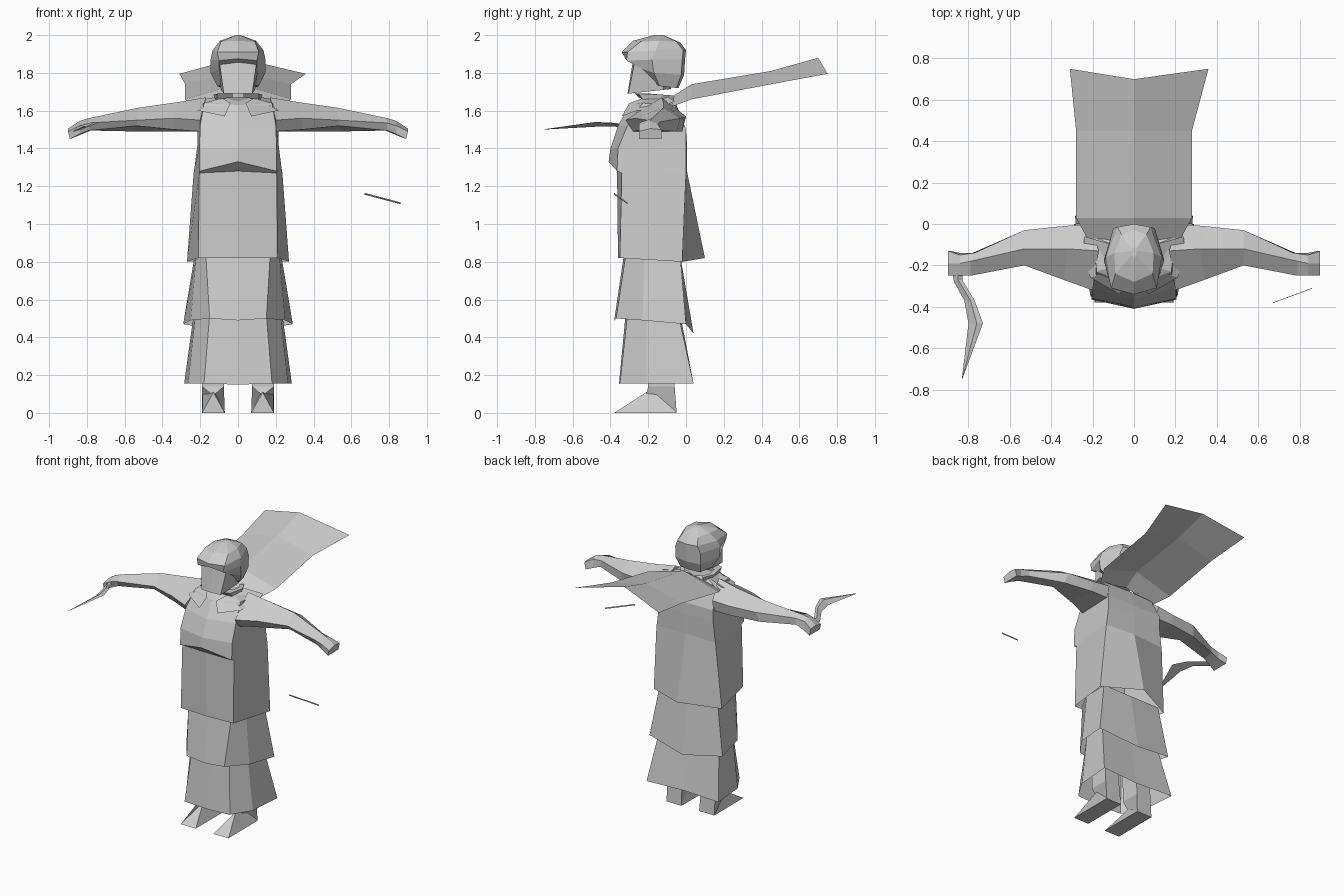
import bpy

grey = bpy.data.materials.new("plain grey")
grey.diffuse_color = (0.6, 0.6, 0.6, 1)


def make(name, verts, faces):
    me = bpy.data.meshes.new(name)
    me.from_pydata(verts, [], faces)
    me.materials.append(grey)
    ob = bpy.data.objects.new(name, me)
    bpy.context.collection.objects.link(ob)
    return ob


def loft(name, rings, cap_start=False, cap_end=False):
    """Skin a list of closed rings that share one point count."""
    n = len(rings[0])
    verts = [p for r in rings for p in r]
    faces = []
    for k in range(len(rings) - 1):
        for i in range(n):
            j = (i + 1) % n
            faces.append((k * n + i, k * n + j, (k + 1) * n + j, (k + 1) * n + i))
    if cap_start:
        faces.append(tuple(range(n))[::-1])
    if cap_end:
        faces.append(tuple(range(len(verts) - n, len(verts))))
    return make(name, verts, faces)


def full(half):
    """Mirror a half ring that runs from front centre to back centre."""
    return half + [(-x, y, z) for x, y, z in half[-2:0:-1]]


def flip(ring, s):
    return [(s * x, y, z) for x, y, z in ring]


# Robe: lower and middle skirt tiers
loft("lower_skirt", [full(h) for h in (
    [(0, -.355, .15), (.18, -.35, .155), (.265, -.21, .155), (.285, .04, .155), (0, .02, .155)],
    [(0, -.32, .52), (.15, -.31, .52), (.225, -.21, .52), (.235, -.04, .52), (0, -.03, .52)])])
loft("middle_skirt", [full(h) for h in (
    [(0, -.38, .49), (.15, -.37, .50), (.25, -.23, .49), (.29, .0, .47), (0, .04, .42)],
    [(0, -.33, .83), (.17, -.32, .83), (.22, -.22, .83), (.23, -.03, .83), (0, -.03, .83)])])

# Robe: coat, with chest fold in front and flared tail behind
loft("coat", [full(h) for h in (
    [(0, -.36, .82), (.21, -.35, .82), (.27, -.02, .80), (0, .10, .82)],
    [(0, -.365, 1.28), (.205, -.34, 1.27), (.235, 0, 1.27), (0, .005, 1.28)],
    [(0, -.41, 1.33), (.205, -.365, 1.28), (.23, 0, 1.30), (0, .005, 1.31)],
    [(0, -.40, 1.40), (.205, -.36, 1.40), (.215, 0, 1.42), (0, .005, 1.42)],
    [(0, -.36, 1.52), (.20, -.31, 1.52), (.215, 0, 1.50), (0, 0, 1.50)],
    [(0, -.30, 1.63), (.18, -.23, 1.64), (.20, -.06, 1.63), (0, -.05, 1.63)],
    [(0, -.24, 1.65), (.08, -.20, 1.67), (.08, -.11, 1.67), (0, -.09, 1.66)])],
    cap_end=True)

# Arms with hands
for side, s in (("left", 1), ("right", -1)):
    loft(side + "_arm", [flip(r, s) for r in (
        [(.17, -.13, 1.67), (.21, 0, 1.57), (.20, -.02, 1.49), (.20, -.28, 1.49), (.20, -.32, 1.55)],
        [(.32, -.12, 1.645), (.34, -.01, 1.56), (.34, -.02, 1.49), (.34, -.23, 1.50), (.34, -.27, 1.56)],
        [(.53, -.12, 1.615), (.53, -.03, 1.56), (.55, -.05, 1.49), (.54, -.18, 1.52), (.53, -.20, 1.55)],
        [(.79, -.18, 1.56), (.77, -.14, 1.54), (.78, -.14, 1.495), (.79, -.23, 1.495), (.79, -.25, 1.535)],
        [(.84, -.19, 1.545), (.84, -.15, 1.53), (.84, -.14, 1.47), (.84, -.24, 1.475), (.84, -.25, 1.52)],
        [(.90, -.19, 1.505), (.90, -.13, 1.50), (.89, -.13, 1.45), (.89, -.25, 1.45), (.90, -.25, 1.49)])],
        cap_start=True, cap_end=True)

    # Leg and pointed boot
    loft(side + "_leg", [flip(r, s) for r in (
        [(.075, -.21, .45), (.185, -.21, .45), (.185, -.07, .45), (.075, -.07, .45)],
        [(.075, -.20, .14), (.19, -.20, .14), (.19, -.06, .14), (.075, -.06, .14)],
        [(.12, -.21, .10), (.14, -.21, .10), (.19, -.05, .005), (.07, -.05, .005)]
    )])
    make(side + "_boot",
         flip([(.07, -.38, 0), (.19, -.38, 0), (.19, -.05, 0), (.07, -.05, 0),
               (.13, -.21, .11), (.185, -.06, .14), (.075, -.06, .14)], s),
         [(0, 3, 2, 1), (0, 1, 4), (1, 2, 5, 4), (2, 3, 6, 5), (3, 0, 4, 6), (4, 5, 6)])

    # Neck band flap and lapel
    loft(side + "_neck_band", [flip(r, s) for r in (
        [(.03, -.27, 1.69), (.03, -.25, 1.67), (.03, -.22, 1.69)],
        [(.11, -.25, 1.69), (.11, -.23, 1.66), (.09, -.19, 1.69)],
        [(.13, -.13, 1.685), (.12, -.13, 1.66), (.10, -.13, 1.685)],
        [(.09, -.06, 1.68), (.09, -.07, 1.65), (.07, -.08, 1.68)])],
        cap_start=True, cap_end=True)
    make(side + "_lapel",
         flip([(.10, -.10, 1.675), (.24, -.06, 1.65), (.25, -.16, 1.60),
               (.09, -.22, 1.67), (.21, -.26, 1.60), (.04, -.30, 1.64), (.07, -.34, 1.57)], s),
         [(0, 1, 2, 3), (3, 2, 4), (3, 4, 6, 5)])

# Blown-back cape: a thin arched sheet, right tip slightly wider
stations = [(.22, -.08, 1.62, 1.67), (.28, .03, 1.66, 1.74),
            (.28, .45, 1.74, 1.81), (.335, .75, 1.795, 1.88)]
verts = []
for w, y, ze, zc in stations:
    tip = .025 if y > .7 else 0
    verts += [(-w + tip, y, ze), (0, y - 2 * tip, zc), (w + tip, y, ze)]
make("cape", verts, [(3 * k + i, 3 * k + i + 1, 3 * k + i + 4, 3 * k + i + 3)
                     for k in range(3) for i in range(2)])

# Face wedge and hood
loft("face", [full(h) for h in (
    [(0, -.31, 1.69), (.075, -.305, 1.69), (.09, -.12, 1.71), (0, -.08, 1.715)],
    [(0, -.28, 1.87), (.10, -.27, 1.87), (.12, -.12, 1.87), (0, -.06, 1.87)])],
    cap_start=True, cap_end=True)
loft("hood", [full(h) for h in (
    [(0, -.10, 1.74), (.08, -.16, 1.74), (.11, -.14, 1.73), (.08, -.05, 1.72), (0, -.04, 1.72)],
    [(0, -.17, 1.80), (.10, -.23, 1.82), (.145, -.17, 1.80), (.10, -.025, 1.79), (0, -.01, 1.79)],
    [(0, -.32, 1.875), (.10, -.315, 1.865), (.145, -.18, 1.87), (.10, -.02, 1.87), (0, -.005, 1.87)],
    [(0, -.34, 1.91), (.11, -.31, 1.91), (.135, -.16, 1.92), (.08, -.015, 1.92), (0, 0, 1.92)],
    [(0, -.28, 1.97), (.09, -.24, 1.965), (.095, -.14, 1.97), (.06, -.05, 1.965), (0, -.03, 1.96)],
    [(0, -.17, 2.0), (.01, -.15, 2.0), (.012, -.13, 2.0), (.01, -.12, 2.0), (0, -.11, 1.995)])],
    cap_start=True, cap_end=True)

# Curved blade held in the right hand
loft("sickle", [
    [(-.88, -.22, 1.485), (-.83, -.22, 1.50), (-.85, -.22, 1.515)],
    [(-.87, -.28, 1.49), (-.83, -.27, 1.505), (-.85, -.27, 1.515)],
    [(-.82, -.37, 1.515), (-.77, -.37, 1.53), (-.79, -.37, 1.535)],
    [(-.80, -.48, 1.515), (-.73, -.48, 1.54), (-.76, -.48, 1.54)],
    [(-.832, -.75, 1.50), (-.83, -.75, 1.50), (-.831, -.75, 1.502)]],
    cap_start=True, cap_end=True)

# Loose thin rod beside the robe
loft("rod", [[(x, y, z - .005), (x + .002, y - .002, z), (x, y, z + .005)]
             for x, y, z in ((.67, -.38, 1.16), (.86, -.31, 1.11))],
     cap_start=True, cap_end=True)
